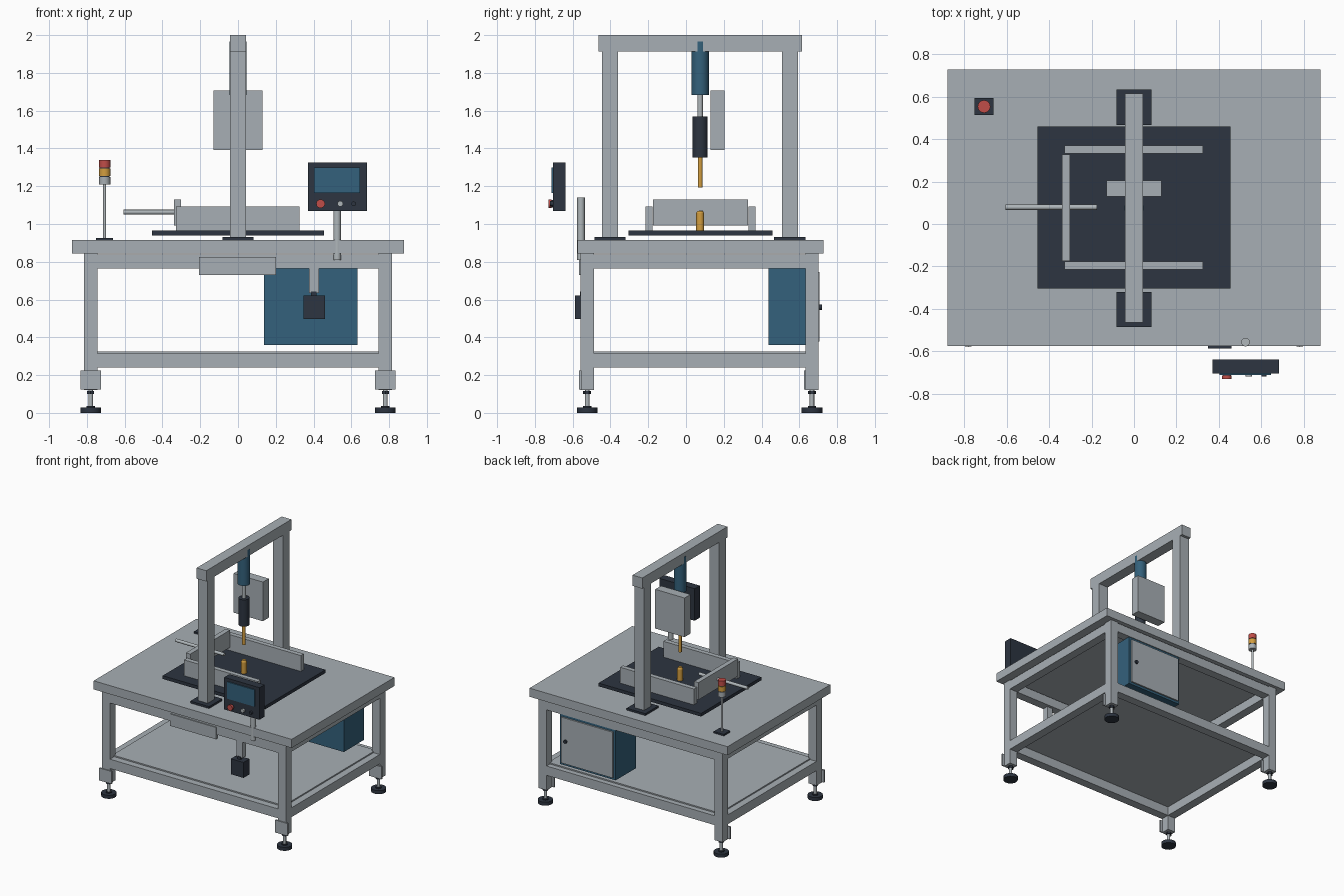
import bpy, math

if "Cube" in bpy.data.objects:
    bpy.data.objects.remove(bpy.data.objects["Cube"])


def material(name, rgb):
    m = bpy.data.materials.new(name)
    m.diffuse_color = (*rgb, 1)
    m.use_nodes = True
    m.node_tree.nodes["Principled BSDF"].inputs["Base Color"].default_value = m.diffuse_color
    return m


GREY = material("painted_grey", (0.39, 0.43, 0.46))
STEEL = material("bright_steel", (0.43, 0.47, 0.49))
DARK = material("dark_slate", (0.026, 0.035, 0.052))
BLUE = material("steel_blue", (0.034, 0.12, 0.20))
GOLD = material("brass_yellow", (0.65, 0.34, 0.05))
RED = material("signal_red", (0.53, 0.075, 0.065))

YC = 0.077  # depth of the bench centre line


def box(name, x, y, z, mat):
    """Box given by (min, max) ranges."""
    bpy.ops.mesh.primitive_cube_add(size=1, location=[(a + b) / 2 for a, b in (x, y, z)])
    o = bpy.context.object
    o.name = name
    o.scale = [b - a for a, b in (x, y, z)]
    bpy.ops.object.transform_apply(location=False, rotation=False, scale=True)
    o.data.materials.append(mat)
    return o


def rod(name, centre, r, span, mat, axis="z", sides=24, top=None):
    """Cylinder along an axis; centre holds the other two coordinates in order."""
    mid = (span[0] + span[1]) / 2
    a, b = centre
    loc = {"x": (mid, a, b), "y": (a, mid, b), "z": (a, b, mid)}[axis]
    rot = {"x": (0, math.pi / 2, 0), "y": (math.pi / 2, 0, 0), "z": (0, 0, 0)}[axis]
    bpy.ops.mesh.primitive_cone_add(vertices=sides, radius1=r, radius2=r if top is None else top,
                                    depth=span[1] - span[0], location=loc, rotation=rot)
    o = bpy.context.object
    o.name = name
    o.data.materials.append(mat)
    bpy.ops.object.shade_smooth_by_angle()
    return o


# Bench top and lower shelf
box("table_top", (-0.878, 0.878), (-0.574, 0.728), (0.845, 0.914), GREY)
box("lower_shelf", (-0.76, 0.76), (-0.505, 0.66), (0.313, 0.325), GREY)

# Legs with joining plates and levelling feet
LX, LY, H = 0.78, (-0.523, 0.667), 0.035
for x in (-LX, LX):
    for y in LY:
        box("leg", (x - H, x + H), (y - H, y + H), (0.12, 0.845), GREY)
        box("foot_plate", (x - 0.055, x + 0.055), (y - H - 0.008, y - H + 0.004), (0.124, 0.224), GREY)
        rod("foot_pad", (x, y), 0.055, (0, 0.028), DARK)
        rod("foot_pad_collar", (x, y), 0.022, (0.028, 0.036), DARK)
        rod("foot_stem", (x, y), 0.012, (0.03, 0.13), STEEL)
        rod("foot_nut", (x, y), 0.021, (0.1, 0.115), DARK, sides=6)

# Upper and lower frame rails
for label, z in (("upper", (0.765, 0.838)), ("lower", (0.24, 0.315))):
    for y in LY:
        box(label + "_long_rail", (-LX + H, LX - H), (y - H, y + H), z, GREY)
    for x in (-LX, LX):
        box(label + "_side_rail", (x - H, x + H), (LY[0] + H, LY[1] - H), z, GREY)

# Front panel under the top
box("front_panel", (-0.206, 0.202), (-0.566, -0.54), (0.73, 0.825), GREY)

# Hanging switch box
box("switch_hanger", (0.375, 0.428), (-0.556, -0.51), (0.635, 0.768), GREY)
box("switch_neck", (0.387, 0.415), (-0.562, -0.535), (0.61, 0.643), DARK)
box("switch_box", (0.348, 0.46), (-0.587, -0.512), (0.498, 0.622), DARK)

# Electrical cabinet with rear door
box("cabinet", (0.137, 0.632), (0.438, 0.695), (0.36, 0.765), BLUE)
box("cabinet_door", (0.155, 0.614), (0.69, 0.707), (0.378, 0.745), GREY)
rod("door_knob", (0.572, 0.56), 0.014, (0.7, 0.72), DARK, axis="y")

# Gantry
for y in (-0.402, 0.55):
    box("gantry_post", (-0.043, 0.043), (y - 0.043, y + 0.043), (0.925, 1.916), GREY)
    box("gantry_base", (-0.083, 0.083), (y - 0.083, y + 0.083), (0.914, 0.93), DARK)
box("gantry_beam", (-0.043, 0.043), (-0.463, 0.615), (1.914, 2.0), GREY)

# Vertical press cylinder and tool
T = (0, 0.075)
rod("press_cylinder", T, 0.0455, (1.682, 1.965), BLUE, sides=32)
rod("press_rod", T, 0.014, (1.56, 1.69), STEEL)
rod("tool_holder", T, 0.04, (1.353, 1.568), DARK, sides=32)
rod("tool_tip", T, 0.0125, (1.192, 1.36), GOLD)
box("control_box", (-0.13, 0.13), (0.13, 0.204), (1.392, 1.706), GREY)

# Work plate with locating pin
box("work_plate", (-0.455, 0.455), (YC - 0.381, YC + 0.381), (0.939, 0.965), DARK)
rod("locating_pin", T, 0.021, (0.965, 1.057), GOLD)
rod("locating_pin_tip", T, 0.021, (1.057, 1.07), GOLD, top=0.014)

# Guide rails, stop bar and pusher rod
for y in (YC - 0.273, YC + 0.273):
    box("guide_rail", (-0.328, 0.325), (y - 0.019, y + 0.019), (0.965, 1.092), GREY)
box("stop_bar", (-0.339, -0.301), (-0.175, 0.327), (0.992, 1.13), GREY)
rod("pusher_rod", (0.079, 1.063), 0.0125, (-0.605, -0.175), STEEL, axis="x")

# Signal tower
S = (-0.706, 0.553)
box("signal_base", (S[0] - 0.045, S[0] + 0.045), (S[1] - 0.04, S[1] + 0.04), (0.914, 0.927), DARK)
rod("signal_pole", S, 0.008, (0.925, 1.22), STEEL)
for name, z, mat in (("signal_lower", 1.21, GREY), ("signal_middle", 1.255, GOLD), ("signal_upper", 1.3, RED)):
    rod(name, S, 0.03, (z, z + 0.04), mat, sides=16)
rod("signal_core", S, 0.026, (1.215, 1.33), DARK, sides=16)

# Operator panel and its post
rod("panel_post", (0.525, -0.556), 0.02, (0.81, 1.14), STEEL)
box("operator_panel", (0.37, 0.683), (-0.703, -0.638), (1.068, 1.325), DARK)
box("panel_screen", (0.402, 0.645), (-0.711, -0.702), (1.165, 1.3), BLUE)
BZ = 1.107
rod("stop_button_collar", (0.437, BZ), 0.019, (-0.718, -0.7), DARK, axis="y")
rod("stop_button", (0.437, BZ), 0.023, (-0.729, -0.713), RED, axis="y")
rod("start_button", (0.541, BZ), 0.015, (-0.719, -0.7), STEEL, axis="y")
rod("mode_button", (0.612, BZ), 0.012, (-0.719, -0.7), DARK, axis="y")
